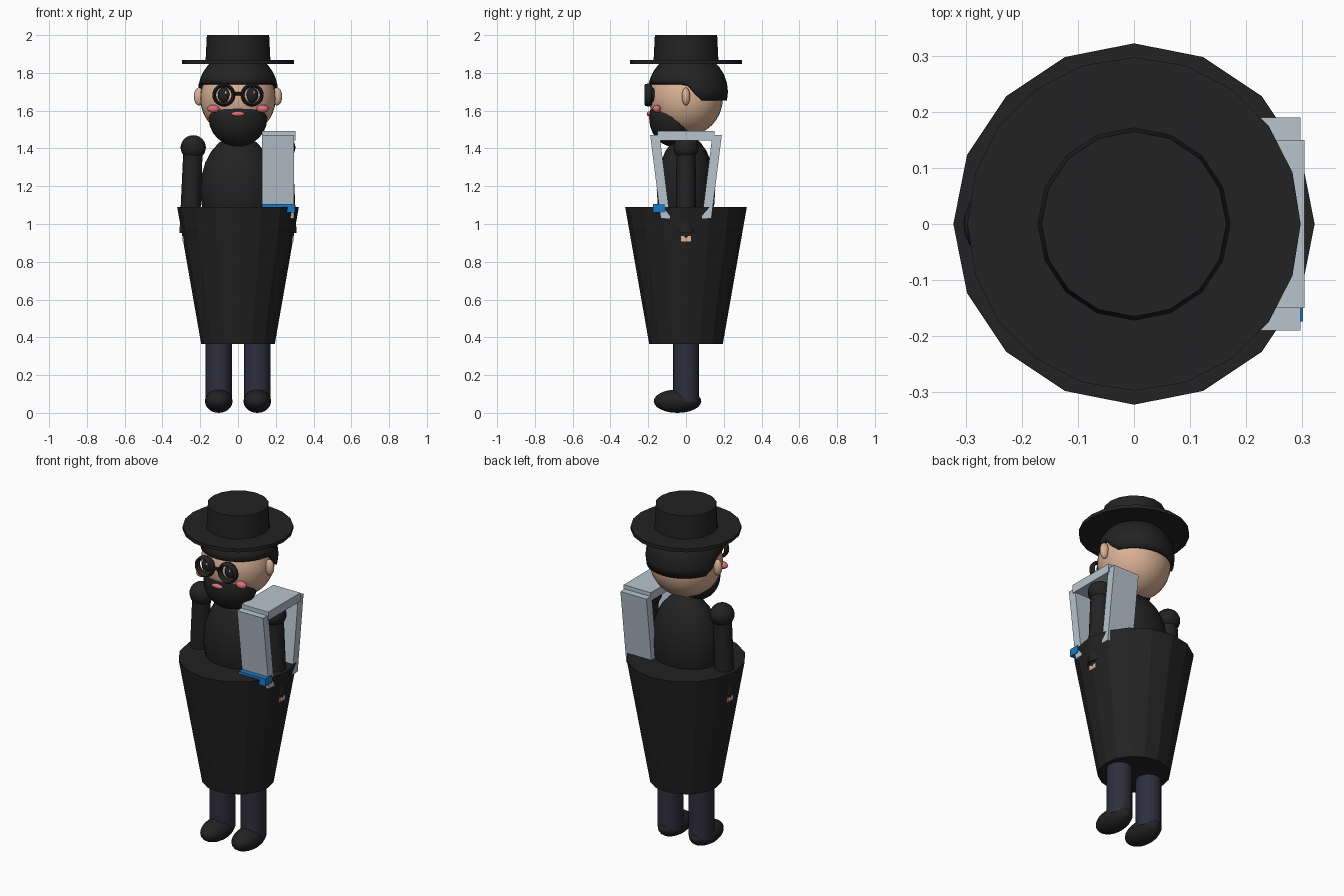
import bpy, bmesh, math
from mathutils import Vector, Matrix

cube = bpy.data.objects.get("Cube")
if cube:
    bpy.data.objects.remove(cube, do_unlink=True)


def material(name, r, g, b):
    m = bpy.data.materials.new(name)
    m.use_nodes = True
    m.diffuse_color = (r, g, b, 1)
    bsdf = next(n for n in m.node_tree.nodes if n.type == 'BSDF_PRINCIPLED')
    bsdf.inputs["Base Color"].default_value = (r, g, b, 1)
    return m


black = material("black cloth", 0.016, 0.016, 0.016)
skin = material("skin", 0.70, 0.44, 0.30)
navy = material("navy trousers", 0.028, 0.027, 0.048)
pink = material("pink", 0.72, 0.16, 0.2)
steel = material("pale steel", 0.47, 0.55, 0.61)
blue = material("blue", 0.012, 0.19, 0.58)
white = material("white", 0.8, 0.8, 0.8)


def finish(name, bm, mat, smooth=True):
    mesh = bpy.data.meshes.new(name)
    bmesh.ops.recalc_face_normals(bm, faces=bm.faces)
    bm.to_mesh(mesh)
    bm.free()
    mesh.materials.append(mat)
    ob = bpy.data.objects.new(name, mesh)
    bpy.context.scene.collection.objects.link(ob)
    if smooth:
        bpy.ops.object.select_all(action='DESELECT')
        ob.select_set(True)
        bpy.context.view_layer.objects.active = ob
        bpy.ops.object.shade_smooth_by_angle(angle=math.radians(40))
    return ob


def ellipsoid(name, centre, radii, mat, seg=24):
    bm = bmesh.new()
    bmesh.ops.create_uvsphere(bm, u_segments=seg, v_segments=seg // 2, radius=1)
    bmesh.ops.scale(bm, vec=radii, verts=bm.verts)
    bmesh.ops.translate(bm, vec=centre, verts=bm.verts)
    return finish(name, bm, mat)


def tube(name, start, end, r1, r2, mat, seg=16, smooth=True):
    a, b = Vector(start), Vector(end)
    bm = bmesh.new()
    bmesh.ops.create_cone(bm, cap_ends=True, segments=seg, radius1=r1, radius2=r2,
                          depth=(b - a).length)
    turn = Vector((0, 0, 1)).rotation_difference(b - a).to_matrix().to_4x4()
    bmesh.ops.transform(bm, matrix=Matrix.Translation((a + b) / 2) @ turn, verts=bm.verts)
    return finish(name, bm, mat, smooth)


def box(name, centre, size, mat, lean=0):
    # lean shifts y per unit of height
    bm = bmesh.new()
    bmesh.ops.create_cube(bm, size=1)
    bmesh.ops.scale(bm, vec=size, verts=bm.verts)
    for v in bm.verts:
        v.co.y += lean * v.co.z
    bmesh.ops.translate(bm, vec=centre, verts=bm.verts)
    return finish(name, bm, mat, False)


def ring(name, centre, major, minor, depth, mat):
    # torus facing the front, by spinning a small circle about y
    bm = bmesh.new()
    circle = bmesh.ops.create_circle(bm, segments=8, radius=1)['verts']
    for v in circle:
        v.co = Vector((major + minor * v.co.x, depth * v.co.y, 0))
    bmesh.ops.spin(bm, geom=bm.verts[:] + bm.edges[:], cent=(0, 0, 0), axis=(0, 1, 0),
                   angle=math.tau, steps=24, use_merge=True)
    bmesh.ops.remove_doubles(bm, verts=bm.verts, dist=1e-4)
    bmesh.ops.translate(bm, vec=centre, verts=bm.verts)
    return finish(name, bm, mat)


def hair_cap(centre, radius):
    # dome whose lower rim is high over the brow and low behind the ears
    bm = bmesh.new()
    bmesh.ops.create_uvsphere(bm, u_segments=32, v_segments=16, radius=1)
    low = [v for v in bm.verts if v.co.z < -0.01]
    bmesh.ops.delete(bm, geom=low, context='VERTS')
    for v in bm.verts:
        around = math.atan2(v.co.y, v.co.x)
        t = min(max(math.sin(around) * 2 + 0.2, 0), 1)
        rim = 0.21 - 0.43 * t * t * (3 - 2 * t)
        polar = math.acos(min(v.co.z, 1)) / (math.pi / 2) * math.acos(rim)
        v.co = radius * Vector((math.sin(polar) * math.cos(around),
                                math.sin(polar) * math.sin(around), math.cos(polar)))
    bmesh.ops.translate(bm, vec=centre, verts=bm.verts)
    ob = finish("hair", bm, black)
    solid = ob.modifiers.new("thickness", 'SOLIDIFY')
    solid.thickness = 0.025
    solid.offset = -1


# Body and flared coat
tube("coat", (0, 0, 0.365), (0, 0, 1.09), 0.195, 0.322, black, smooth=False)
ellipsoid("torso", (0, 0, 1.18), (0.2, 0.155, 0.29), black)

# Head, hair and beard
ellipsoid("head", (0, 0, 1.665), (0.2, 0.195, 0.2), skin, 32)
hair_cap((0, 0.01, 1.70), 0.212)
ellipsoid("beard", (0, -0.07, 1.56), (0.155, 0.125, 0.15), black)
ellipsoid("mouth", (0, -0.195, 1.583), (0.036, 0.013, 0.013), pink, 16)

# Hat
tube("hat_brim", (0, 0, 1.847), (0, 0, 1.867), 0.297, 0.297, black, 20)
tube("hat_crown", (0, 0, 1.86), (0, 0, 2.0), 0.172, 0.165, black)

# Paired parts
for side, s in (("left", 1), ("right", -1)):
    ellipsoid(side + "_ear", (s * 0.207, 0, 1.675), (0.027, 0.022, 0.048), skin, 16)
    ellipsoid(side + "_cheek", (s * 0.13, -0.155, 1.61), (0.033, 0.022, 0.021), pink, 16)
    ring(side + "_spectacle_rim", (s * 0.075, -0.2, 1.683), 0.051, 0.01, 0.021, black)
    ellipsoid(side + "_eye", (s * 0.075, -0.18, 1.683), (0.032, 0.022, 0.04), black, 16)
    ellipsoid(side + "_eye_glint", (s * 0.075 + 0.01, -0.198, 1.697),
              (0.006, 0.005, 0.008), white, 8)
    tube(side + "_arm", (s * 0.256, 0, 0.95), (s * 0.238, 0, 1.4), 0.054, 0.051, black)
    ellipsoid(side + "_shoulder", (s * 0.237, 0, 1.405), (0.067, 0.067, 0.065), black)
    box(side + "_hand", (s * 0.282, 0, 0.922), (0.022, 0.054, 0.027), skin)
    tube(side + "_leg", (s * 0.102, 0, 0.06), (s * 0.102, 0, 0.45), 0.069, 0.069, navy, 20)
    ellipsoid(side + "_shoe", (s * 0.102, -0.045, 0.062), (0.073, 0.126, 0.062), black)
tube("spectacle_bridge", (-0.03, -0.205, 1.69), (0.03, -0.205, 1.69), 0.009, 0.009, black, 8)

# Bracket over the left arm
box("bracket_top", (0.215, 0, 1.468), (0.177, 0.3, 0.05), steel)
for side, s in (("front", -1), ("back", 1)):
    box("bracket_" + side + "_plate", (0.212, s * 0.137, 1.25), (0.17, 0.05, 0.44),
        steel, s * 0.125)
box("bracket_blue_bar", (0.214, -0.143, 1.083), (0.175, 0.062, 0.045), blue)
